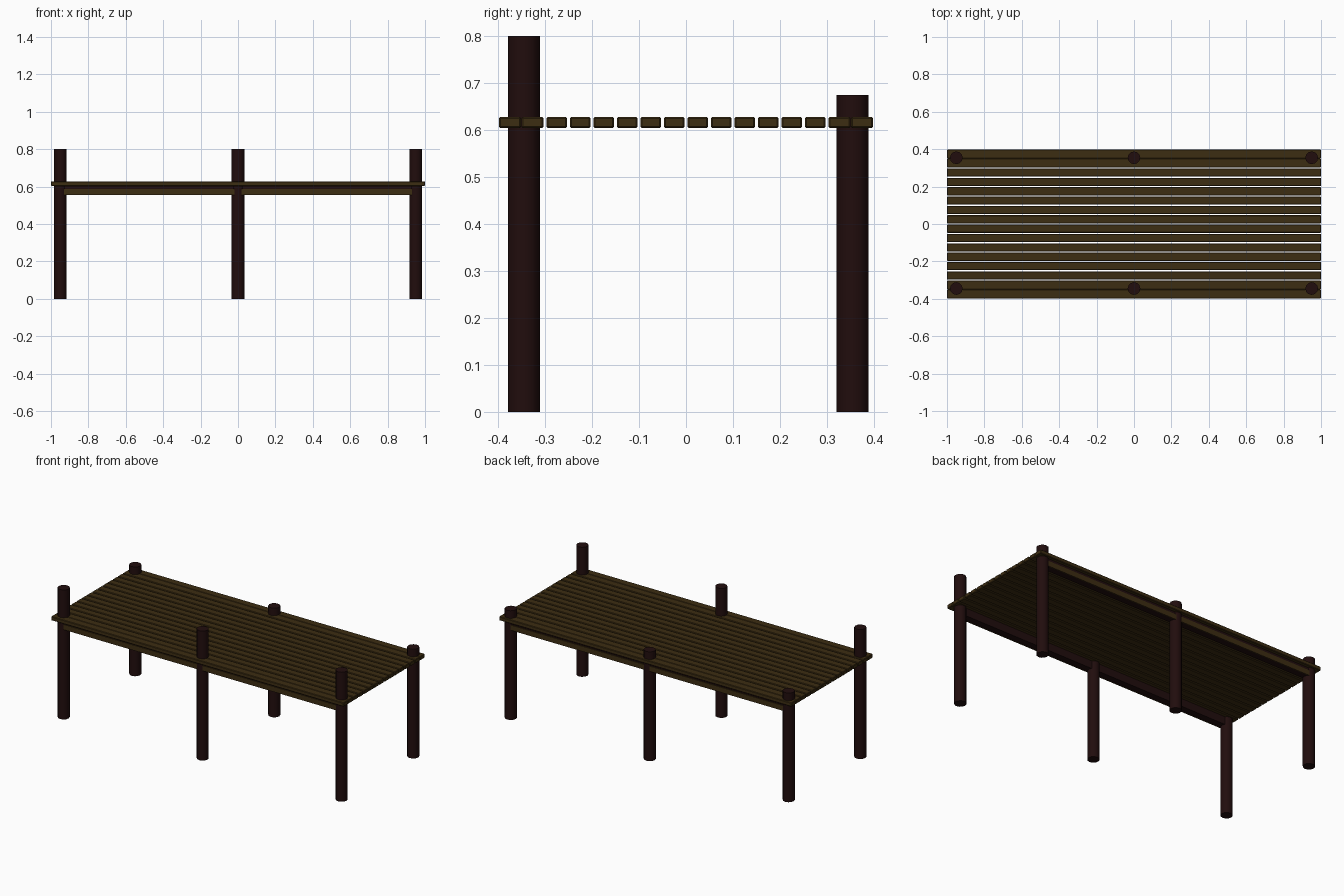
import bpy, math

if "Cube" in bpy.data.objects:
    bpy.data.objects.remove(bpy.data.objects["Cube"])


def material(name, color):
    m = bpy.data.materials.new(name)
    m.diffuse_color = (*color, 1)
    m.use_nodes = True
    m.node_tree.nodes["Principled BSDF"].inputs["Base Color"].default_value = m.diffuse_color
    return m


brown = material("brown_wood", (0.046, 0.026, 0.006))
dark = material("dark_red_wood", (0.015, 0.004, 0.004))


def box(name, center, size, mat, bevel=0):
    bpy.ops.mesh.primitive_cube_add(size=1, location=center)
    ob = bpy.context.object
    ob.name = name
    ob.scale = size
    bpy.ops.object.transform_apply(location=False, rotation=False, scale=True)
    ob.data.materials.append(mat)
    if bevel:
        mod = ob.modifiers.new("edge", "BEVEL")
        mod.width = bevel
        mod.segments = 1
    return ob


# Deck planks, 16 side by side; the outer pairs sit closer together
for i in range(16):
    y = -0.375 + i * 0.05
    w = 0.044
    if i in (0, 15):
        y, w = math.copysign(0.3745, y), 0.047
    elif i in (1, 14):
        y, w = math.copysign(0.3265, y), 0.047
    box(f"deck_plank_{i + 1}", (0, y, 0.616), (2, w, 0.024), brown, 0.003)

# Tall posts along the front, short posts along the back
for side, y, h in (("front", -0.345, 0.8), ("back", 0.354, 0.675)):
    for place, x in (("left", -0.95), ("middle", 0), ("right", 0.95)):
        bpy.ops.mesh.primitive_cylinder_add(
            vertices=12, radius=0.034, depth=h, location=(x, y, h / 2))
        post = bpy.context.object
        post.name = f"{side}_{place}_post"
        post.data.materials.append(dark)
        bpy.ops.object.shade_smooth_by_angle(angle=math.radians(35))

    # Joist between the posts with a thin board on its outer face
    out = math.copysign(1, y)
    box(f"{side}_joist", (0, y + out * 0.002, 0.58), (1.9, 0.042, 0.048), dark)
    box(f"{side}_outer_board", (0, y + out * 0.025, 0.571),
        (1.93, 0.006, 0.032), brown)
